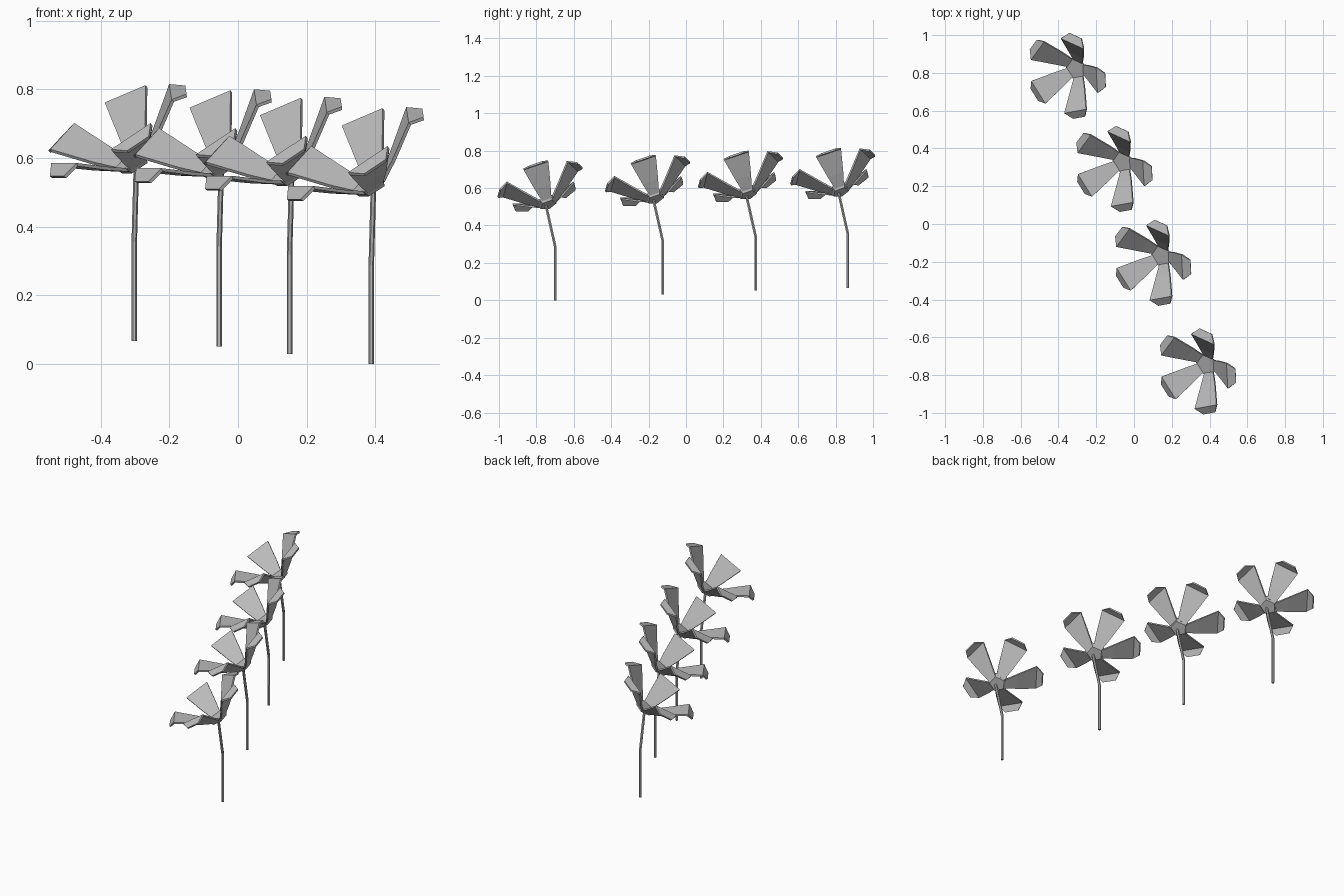
import bpy
import bmesh
from math import radians
from mathutils import Matrix, Vector

cube = bpy.data.objects.get("Cube")
if cube:
    bpy.data.objects.remove(cube)

# One plain grey for everything
grey = bpy.data.materials.new("plain grey")
grey.use_nodes = True
colour = (0.5, 0.5, 0.5, 1)
grey.diffuse_color = colour
grey.node_tree.nodes["Principled BSDF"].inputs["Base Color"].default_value = colour


def petal_mesh():
    """Flat-sided petal along +x: narrow base, wide crease, drooping blunt tip."""
    stations = [(0.040, 0.020, 0.026), (0.10, 0.066, 0.044),
                (0.199, 0.150, 0.070), (0.238, 0.133, 0.038)]
    bm = bmesh.new()
    rows = [[bm.verts.new((r, side * w, h)) for side in (-1, 1)]
            for r, h, w in stations]
    for a, b in zip(rows, rows[1:]):
        bm.faces.new((a[0], b[0], b[1], a[1]))
    mesh = bpy.data.meshes.new("petal")
    bm.to_mesh(mesh)
    bm.free()
    return mesh


def hub_mesh():
    """Five-sided cup with its sides facing the petals."""
    bm = bmesh.new()
    bmesh.ops.create_cone(bm, cap_ends=True, segments=5, radius1=0.046,
                          radius2=0.060, depth=0.024,
                          matrix=Matrix.Translation((0, 0, 0.018)))
    # turn the cup so a side faces local +x
    side = max((f for f in bm.faces if abs(f.normal.z) < 0.9),
               key=lambda f: f.calc_center_median().x)
    c = side.calc_center_median()
    turn = Vector((1, 0)).angle_signed(Vector((c.x, c.y)))
    bmesh.ops.rotate(bm, verts=bm.verts, matrix=Matrix.Rotation(turn, 3, 'Z'))
    mesh = bpy.data.meshes.new("hub")
    bm.to_mesh(mesh)
    bm.free()
    return mesh


def stem_curve():
    """Thin upright tube that bends toward the bloom."""
    path = [(0, 0, 0), (0, 0, 0.29), (0.006, -0.049, 0.508)]
    curve = bpy.data.curves.new("stem", 'CURVE')
    curve.dimensions = '3D'
    curve.bevel_depth = 0.008
    curve.bevel_resolution = 1
    curve.use_fill_caps = True
    spline = curve.splines.new('POLY')
    spline.points.add(len(path) - 1)
    for point, co in zip(spline.points, path):
        point.co = (*co, 1)
    spline.use_smooth = False
    return curve


def place(name, data, matrix):
    obj = bpy.data.objects.new(name, data)
    bpy.context.collection.objects.link(obj)
    obj.matrix_world = matrix
    return obj


petal, hub, stem = petal_mesh(), hub_mesh(), stem_curve()
for data in (petal, hub, stem):
    data.materials.append(grey)

# The bloom leans to the front right
bloom = (Matrix.Translation((0.008, -0.035, 0.505))
         @ Matrix.Rotation(radians(212), 4, 'Z')
         @ Matrix.Rotation(radians(35), 4, 'Y'))
petal_angles = [0, 72, 146, 219, 288]

# Four flowers in a staggered row
bases = [(0.388, -0.70, 0), (0.15, -0.125, 0.03),
         (-0.055, 0.372, 0.052), (-0.302, 0.865, 0.067)]
for n, base in enumerate(bases, 1):
    root = Matrix.Translation(base)
    place(f"stem_{n}", stem, root)
    place(f"hub_{n}", hub, root @ bloom)
    for k, angle in enumerate(petal_angles, 1):
        obj = place(f"petal_{n}_{k}", petal,
                    root @ bloom @ Matrix.Rotation(radians(angle), 4, 'Z'))
        thick = obj.modifiers.new("thickness", 'SOLIDIFY')
        thick.thickness = 0.01
        thick.offset = 0
